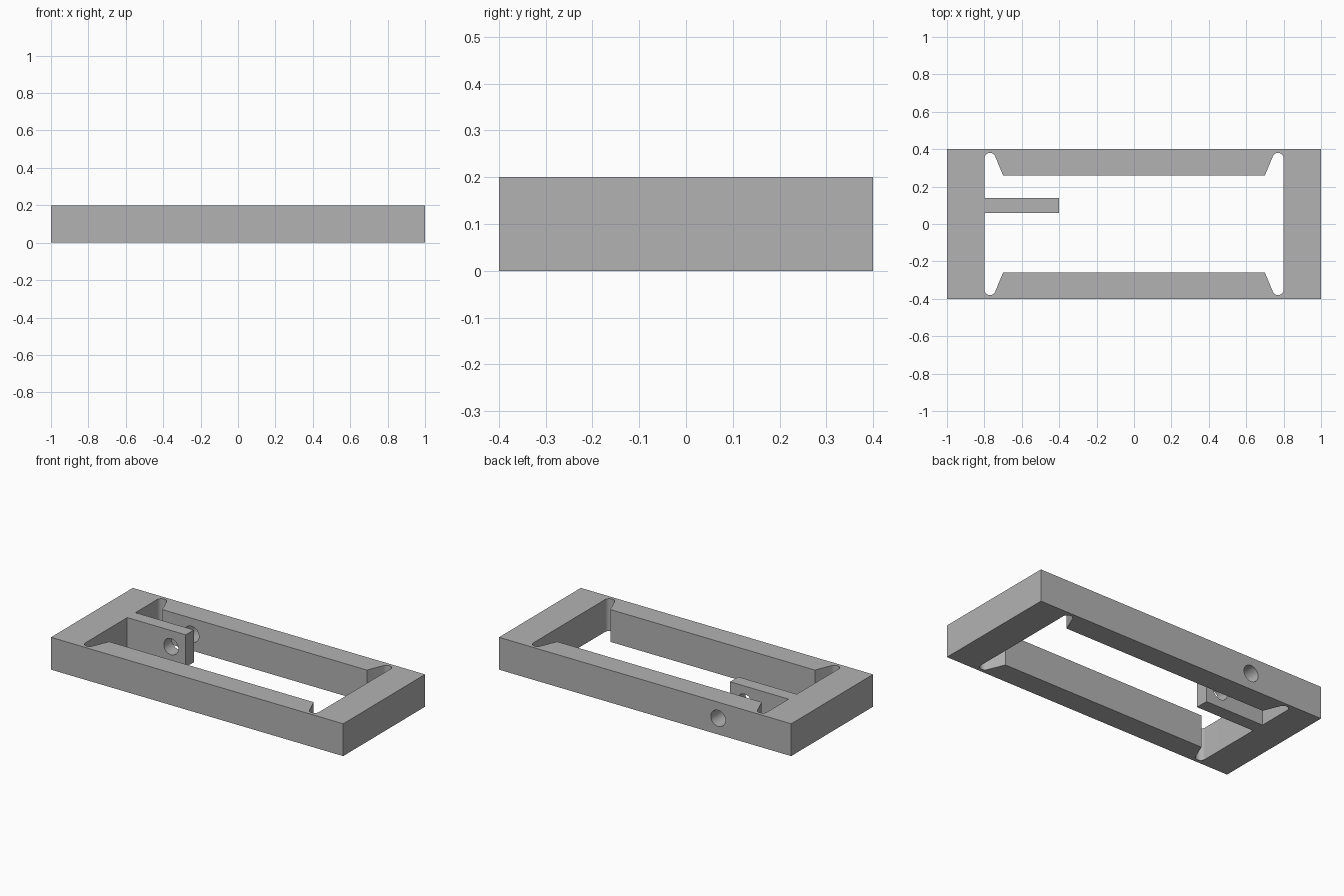
import bpy
import bmesh
import math
from mathutils import Matrix

if "Cube" in bpy.data.objects:
    bpy.data.objects.remove(bpy.data.objects["Cube"], do_unlink=True)

HEIGHT = 0.2
END_X = 0.8          # inner face of the end blocks
RAIL_Y = 0.26        # inner face of the long rails
RELIEF_R = 0.03      # rounded corner relief
RELIEF_Y = 0.35
SLANT = math.atan2(0.04, 0.1)

grey = bpy.data.materials.new("plain grey")
grey.use_nodes = True
grey.diffuse_color = (0.45, 0.45, 0.45, 1)
grey.node_tree.nodes["Principled BSDF"].inputs["Base Color"].default_value = grey.diffuse_color


def add_object(name, bm):
    bmesh.ops.recalc_face_normals(bm, faces=bm.faces)
    mesh = bpy.data.meshes.new(name)
    bm.to_mesh(mesh)
    bm.free()
    obj = bpy.data.objects.new(name, mesh)
    bpy.context.collection.objects.link(obj)
    return obj


def prism(name, outline, bottom, top):
    bm = bmesh.new()
    face = bm.faces.new([bm.verts.new((x, y, bottom)) for x, y in outline])
    raised = bmesh.ops.extrude_face_region(bm, geom=[face])["geom"]
    verts = [v for v in raised if isinstance(v, bmesh.types.BMVert)]
    bmesh.ops.translate(bm, vec=(0, 0, top - bottom), verts=verts)
    return add_object(name, bm)


def rectangle(x0, x1, y0, y1):
    return [(x0, y0), (x1, y0), (x1, y1), (x0, y1)]


def cut(obj, cutters):
    for cutter in cutters:
        mod = obj.modifiers.new("cut", "BOOLEAN")
        mod.operation = "DIFFERENCE"
        mod.solver = "EXACT"
        mod.object = cutter
    graph = bpy.context.evaluated_depsgraph_get()
    mesh = bpy.data.meshes.new_from_object(obj.evaluated_get(graph))
    obj.modifiers.clear()
    obj.data = mesh
    mesh.materials.clear()
    mesh.materials.append(grey)
    for poly in mesh.polygons:
        poly.material_index = 0


# Opening outline: one rounded corner relief, mirrored to all four corners
corner = []
for i in range(17):
    a = SLANT + (math.pi - SLANT) * i / 16
    corner.append((-END_X + RELIEF_R * (1 + math.cos(a)), RELIEF_Y + RELIEF_R * math.sin(a)))
corner.insert(0, (-0.7, RAIL_Y))
half = corner + [(x, -y) for x, y in reversed(corner)]
opening = half + [(-x, y) for x, y in reversed(half)]
opening_cutter = prism("opening_cutter", opening, -0.1, HEIGHT + 0.1)

# Pin hole through the tab and the back rail
bm = bmesh.new()
bmesh.ops.create_cone(bm, cap_ends=True, segments=40, radius1=0.05, radius2=0.05, depth=0.6,
                      matrix=Matrix.Translation((-0.5, 0.3, HEIGHT / 2)) @ Matrix.Rotation(math.pi / 2, 4, "X"))
hole_cutter = add_object("hole_cutter", bm)

# Frame and its inner tab
frame = prism("frame", rectangle(-1, 1, -0.4, 0.4), 0, HEIGHT)
cut(frame, [opening_cutter, hole_cutter])
tab = prism("tab", rectangle(-END_X, -0.4, 0.06, 0.14), 0, HEIGHT)
cut(tab, [hole_cutter])

for cutter in (opening_cutter, hole_cutter):
    bpy.data.objects.remove(cutter, do_unlink=True)

# Smooth the reliefs and holes, keep the edges sharp
bpy.ops.object.select_all(action="DESELECT")
for obj in (frame, tab):
    obj.select_set(True)
bpy.context.view_layer.objects.active = frame
bpy.ops.object.shade_smooth_by_angle(angle=math.radians(20))
